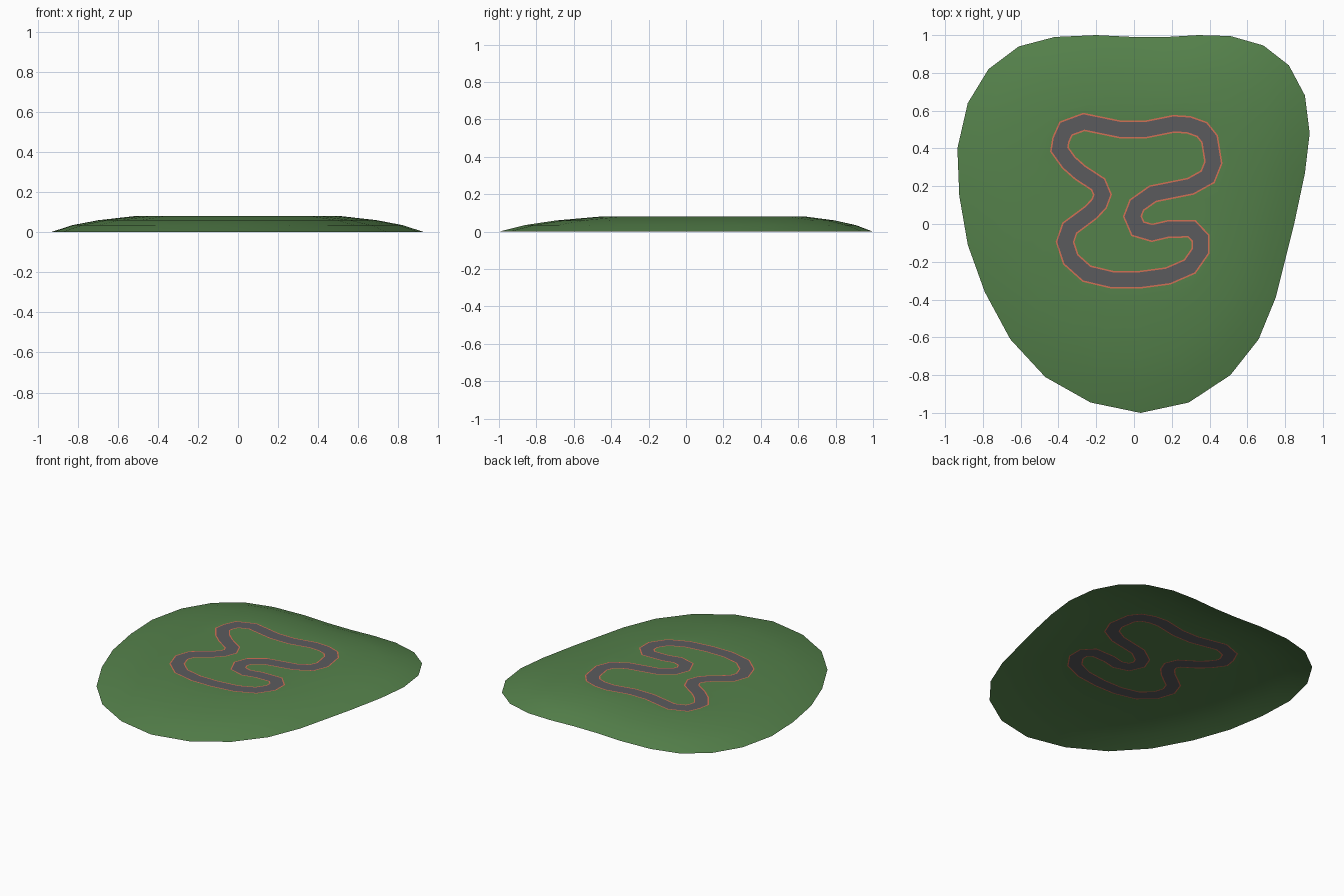
import bpy, bmesh
from mathutils import Vector

if "Cube" in bpy.data.objects:
    bpy.data.objects.remove(bpy.data.objects["Cube"])

TOP = 0.08

# Shoreline of the hill, clockwise from the back
outline = [(-.2, 1), (0, .99), (.17, .99), (.34, 1), (.51, .995), (.685, .945),
           (.82, .84), (.905, .68), (.93, .48), (.905, .27), (.85, .01), (.80, -.19),
           (.75, -.39), (.66, -.61), (.51, -.80), (.29, -.945), (.035, -1),
           (-.23, -.945), (-.47, -.81), (-.655, -.61), (-.79, -.36), (-.88, -.11),
           (-.925, .15), (-.935, .40), (-.88, .64), (-.77, .82), (-.61, .94), (-.42, .99)]

# Centre line of the race track, clockwise
path = [(-.265, .54), (-.07, .5), (.06, .5), (.21, .53), (.29, .525), (.36, .5),
        (.4, .45), (.42, .325), (.39, .25), (.3, .2), (.1, .16), (.015, .1),
        (-.008, .04), (.02, -.025), (.095, -.047), (.18, -.027), (.305, -.025),
        (.352, -.075), (.352, -.143), (.295, -.225), (.18, -.275), (.03, -.295),
        (-.115, -.295), (-.25, -.263), (-.335, -.187), (-.365, -.095), (-.34, -.022),
        (-.23, .06), (-.185, .107), (-.167, .155), (-.19, .21), (-.285, .272),
        (-.345, .325), (-.395, .395), (-.387, .445), (-.36, .505)]


def material(name, color):
    m = bpy.data.materials.new(name)
    m.diffuse_color = (*color, 1)
    m.use_nodes = True
    m.node_tree.nodes["Principled BSDF"].inputs["Base Color"].default_value = m.diffuse_color
    return m


def offset(d):
    """Track line moved sideways by d (positive = outward), with mitred corners."""
    pts = [Vector(p) for p in path]
    out = []
    for i, p in enumerate(pts):
        a = (p - pts[i - 1]).normalized()
        b = (pts[(i + 1) % len(pts)] - p).normalized()
        na, nb = Vector((-a.y, a.x)), Vector((-b.y, b.x))
        n = (na + nb).normalized()
        out.append(p + n * d / max(n.dot(na), .75))
    return out


def add_loop(bm, pts, z):
    return [bm.verts.new((p[0], p[1], z)) for p in pts]


def bridge(bm, a, b):
    for i in range(len(a)):
        j = (i + 1) % len(a)
        bm.faces.new((a[i], a[j], b[j], b[i]))


def fill(bm, *loops):
    edges = []
    for l in loops:
        for i in range(len(l)):
            pair = (l[i - 1], l[i])
            edges.append(bm.edges.get(pair) or bm.edges.new(pair))
    bmesh.ops.triangle_fill(bm, use_beauty=True, edges=edges, normal=(0, 0, 1))


def finish(bm, name, mat):
    for f in bm.faces:
        f.normal_update()
        if f.normal.z < 0:
            f.normal_flip()
        f.smooth = True
    me = bpy.data.meshes.new(name)
    bm.to_mesh(me)
    bm.free()
    me.materials.append(mat)
    bpy.context.collection.objects.link(bpy.data.objects.new(name, me))


grass = material("grass", (.09, .22, .07))
asphalt = material("asphalt", (.105, .105, .11))
red = material("kerb_red", (.65, .16, .09))
HALF, EDGE = .039, .047

# Hill: sloping rings, then a flat plateau around the track
bm = bmesh.new()
rings = [add_loop(bm, [(x * s, .2 + (y - .2) * s) for x, y in outline], z)
         for s, z in ((1, 0), (.885, .035), (.745, .06), (.555, TOP))]
for a, b in zip(rings, rings[1:]):
    bridge(bm, a, b)
fill(bm, rings[-1], add_loop(bm, offset(EDGE), TOP))
finish(bm, "grass_hill", grass)

# Grass enclosed by the track
bm = bmesh.new()
fill(bm, add_loop(bm, offset(-EDGE), TOP))
finish(bm, "grass_infield", grass)

# Road and its two kerbs
for name, d0, d1, mat in (("road", -HALF, HALF, asphalt),
                          ("outer_kerb", HALF, EDGE, red),
                          ("inner_kerb", -EDGE, -HALF, red)):
    bm = bmesh.new()
    bridge(bm, add_loop(bm, offset(d0), TOP), add_loop(bm, offset(d1), TOP))
    finish(bm, name, mat)
